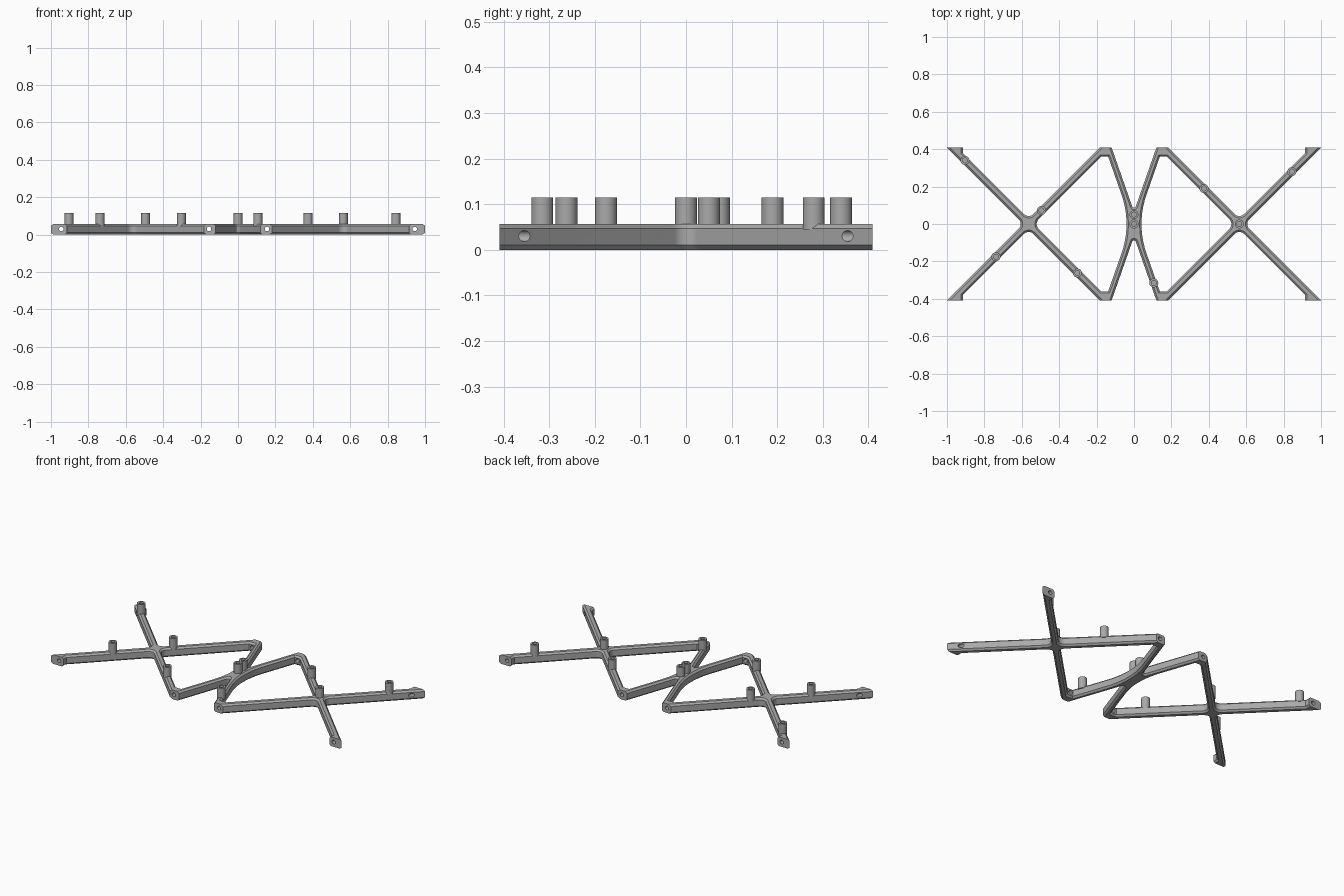
import bpy, bmesh, math
from mathutils import Vector, Matrix

if "Cube" in bpy.data.objects:
    bpy.data.objects.remove(bpy.data.objects["Cube"], do_unlink=True)

HEIGHT, CHAMFER = 0.057, 0.01
CROSS, HALF = 0.563, 0.028      # crossing position and half bar width along x
END, EXTRA = 0.409, 0.44        # end plane, and outline reach before trimming
FOOT, SLOPE = 0.915, 0.35       # foot inner wall, lean of the centre legs
ROUND = 0.035

grey = bpy.data.materials.new("plain grey")
grey.use_nodes = True
grey.diffuse_color = (0.4, 0.4, 0.4, 1)
grey.node_tree.nodes["Principled BSDF"].inputs["Base Color"].default_value = grey.diffuse_color


def add_object(name, bm):
    mesh = bpy.data.meshes.new(name)
    bm.to_mesh(mesh)
    bm.free()
    mesh.materials.append(grey)
    obj = bpy.data.objects.new(name, mesh)
    bpy.context.collection.objects.link(obj)
    return obj


def smooth(obj):
    bpy.ops.object.select_all(action='DESELECT')
    obj.select_set(True)
    bpy.context.view_layer.objects.active = obj
    bpy.ops.object.shade_smooth_by_angle(angle=math.radians(30))


def rounded(corners, steps=10):
    """Turn (x, y, radius) corners into a closed list of points."""
    pts = []
    for i, (x, y, r) in enumerate(corners):
        p = Vector((x, y))
        if r == 0:
            pts.append(p)
            continue
        u = (Vector(corners[i - 1][:2]) - p).normalized()
        v = (Vector(corners[(i + 1) % len(corners)][:2]) - p).normalized()
        half = u.angle(v) / 2
        centre = p + (u + v).normalized() * r / math.sin(half)
        start = p + u * r / math.tan(half) - centre
        end = p + v * r / math.tan(half) - centre
        pts += [centre + start.lerp(end, k / steps).normalized() * r
                for k in range(steps + 1)]
    return pts


def inset(pts, d):
    """Move every point to the left of the path by d."""
    out = []
    for i, p in enumerate(pts):
        a = (p - pts[i - 1]).normalized()
        b = (pts[(i + 1) % len(pts)] - p).normalized()
        n1, n2 = Vector((-a.y, a.x)), Vector((-b.y, b.x))
        out.append(p + (n1 + n2) / (1 + n1.dot(n2)) * d)
    return out


# Outer outline: one quarter, mirrored twice
quarter = [(CROSS + HALF, 0, ROUND),
           (CROSS + HALF + EXTRA, EXTRA, 0),
           (FOOT, EXTRA, 0),
           (FOOT, FOOT - CROSS + HALF, 0),
           (CROSS, HALF, ROUND),
           (CROSS + HALF - EXTRA, EXTRA, 0),
           (SLOPE * (EXTRA - 0.067), EXTRA, 0),
           (0, 0.067, 0.01)]
top_half = quarter + [(-x, y, r) for x, y, r in reversed(quarter[:-1])]
outline = top_half + [(x, -y, r) for x, y, r in reversed(top_half[1:-1])]

# Openings between the crossing bars and the centre legs
opening = [(CROSS - HALF, 0, ROUND),
           (0.175, 0.36, 0), (0.138, 0.36, 0),
           (0.012, 0, 0.47),
           (0.138, -0.36, 0), (0.175, -0.36, 0)]
right_opening = opening[::-1]
left_opening = [(-x, y, r) for x, y, r in opening]

# Chamfered frame
bm = bmesh.new()
caps = ([], [])
for corners in (outline, right_opening, left_opening):
    pts = rounded(corners)
    inner = inset(pts, CHAMFER)
    rings = []
    for path, z in ((inner, 0), (pts, CHAMFER), (pts, HEIGHT - CHAMFER), (inner, HEIGHT)):
        rings.append([bm.verts.new((p.x, p.y, z)) for p in path])
    n = len(pts)
    for lo, hi in zip(rings, rings[1:]):
        for i in range(n):
            j = (i + 1) % n
            bm.faces.new((lo[i], lo[j], hi[j], hi[i]))
    for cap, ring in zip(caps, (rings[0], rings[-1])):
        cap += [bm.edges.get((ring[i - 1], ring[i])) for i in range(n)]
for cap, z in zip(caps, (-1, 1)):
    bmesh.ops.triangle_fill(bm, edges=cap, use_beauty=True, normal=(0, 0, z))

# Trim the feet flat at the front and back
for side in (-1, 1):
    bmesh.ops.bisect_plane(bm, geom=bm.verts[:] + bm.edges[:] + bm.faces[:],
                           plane_co=(0, side * END, 0), plane_no=(0, side, 0),
                           clear_outer=True)
    bmesh.ops.holes_fill(bm, edges=[e for e in bm.edges if e.is_boundary], sides=0)
bmesh.ops.recalc_face_normals(bm, faces=bm.faces[:])
frame = add_object("crossed_frame", bm)

# Screw holes through the feet
bm = bmesh.new()
for x in (-0.945, -0.155, 0.155, 0.945):
    bmesh.ops.create_cone(bm, cap_ends=True, segments=24, radius1=0.012, radius2=0.012,
                          depth=1.2, matrix=Matrix.Translation((x, 0, 0.03))
                          @ Matrix.Rotation(math.pi / 2, 4, 'X'))
cutter = add_object("screw_hole_cutter", bm)
cutter.hide_render = True
drill = frame.modifiers.new("screw_holes", 'BOOLEAN')
drill.operation, drill.solver, drill.object = 'DIFFERENCE', 'EXACT', cutter
bpy.context.view_layer.objects.active = frame
bpy.ops.object.modifier_apply(modifier=drill.name)
bpy.data.objects.remove(cutter, do_unlink=True)
smooth(frame)

# Hollow pegs standing on the bars
PEG_BASE, PEG_TOP = 0.043, 0.115
pegs = [(-0.904, 0.34), (-0.495, 0.072), (-0.738, -0.175), (-0.303, -0.262),
        (0, 0.05), (0, 0), (0.106, -0.315), (0.374, 0.19), (CROSS, 0), (0.844, 0.28)]
for x, y in pegs:
    bm = bmesh.new()
    bmesh.ops.create_cone(bm, cap_ends=True, segments=32, radius1=0.024, radius2=0.024,
                          depth=PEG_TOP - PEG_BASE,
                          matrix=Matrix.Translation((x, y, (PEG_TOP + PEG_BASE) / 2)))
    lid = max(bm.faces, key=lambda f: f.calc_center_median().z)
    bmesh.ops.inset_region(bm, faces=[lid], thickness=0.011)
    floor = bmesh.ops.extrude_discrete_faces(bm, faces=[lid])["faces"][0]
    bmesh.ops.translate(bm, verts=floor.verts, vec=(0, 0, HEIGHT - PEG_TOP))
    smooth(add_object("peg", bm))
